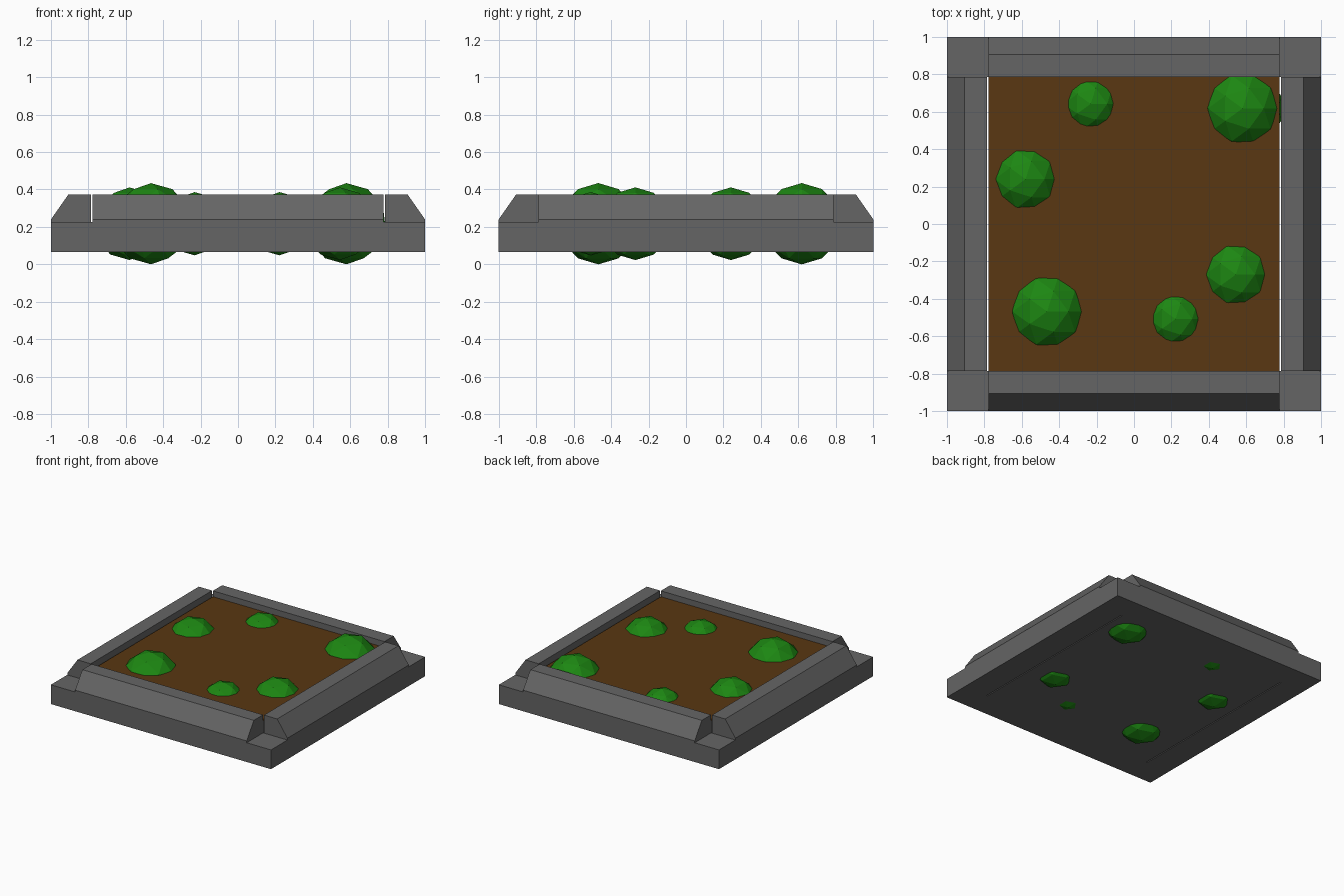
import bpy, bmesh
from math import pi
from mathutils import Matrix

if "Cube" in bpy.data.objects:
    bpy.data.objects.remove(bpy.data.objects["Cube"])

Z0, Z1, ZC, ZT = 0.067, 0.24, 0.225, 0.373   # underside, slope start, corner top, rim top
IN, SOIL_X, SOIL_Z = 0.787, 0.779, 0.325


def material(name, colour):
    m = bpy.data.materials.new(name)
    m.diffuse_color = (*colour, 1)
    m.use_nodes = True
    m.node_tree.nodes["Principled BSDF"].inputs["Base Color"].default_value = m.diffuse_color
    return m


stone = material("stone", (0.13, 0.13, 0.13))
soil = material("soil", (0.10, 0.038, 0.006))
leaf = material("leaf", (0.012, 0.24, 0.006))


def finish(name, bm, *mats):
    bmesh.ops.recalc_face_normals(bm, faces=bm.faces)
    me = bpy.data.meshes.new(name)
    bm.to_mesh(me)
    bm.free()
    for m in mats:
        me.materials.append(m)
    ob = bpy.data.objects.new(name, me)
    bpy.context.collection.objects.link(ob)
    return ob


def box(name, lo, hi, *mats):
    bm = bmesh.new()
    bmesh.ops.create_cube(bm, size=1)
    for v in bm.verts:
        v.co = [l if c < 0 else h for c, l, h in zip(v.co, lo, hi)]
    return finish(name, bm, *mats)


# Rim walls: sloped profile extruded along x, turned to the four sides
profile = [(-1, Z0), (-IN, Z0), (-IN, ZT), (-0.907, ZT), (-1, Z1)]
for i, side in enumerate(("front", "right", "back", "left")):
    half = SOIL_X if i % 2 == 0 else IN
    bm = bmesh.new()
    face = bm.faces.new([bm.verts.new((-half, y, z)) for y, z in profile])
    ext = bmesh.ops.extrude_face_region(bm, geom=[face])["geom"]
    bmesh.ops.translate(bm, vec=(2 * half, 0, 0),
                        verts=[g for g in ext if isinstance(g, bmesh.types.BMVert)])
    bmesh.ops.transform(bm, matrix=Matrix.Rotation(i * pi / 2, 4, 'Z'), verts=bm.verts)
    finish(side + "_wall", bm, stone)

# Low corner blocks
for sx, nx in ((-1, "left"), (1, "right")):
    for sy, ny in ((-1, "front"), (1, "back")):
        xs, ys = sorted((sx * SOIL_X, sx)), sorted((sy * IN, sy))
        box(f"{ny}_{nx}_corner", (xs[0], ys[0], Z0), (xs[1], ys[1], ZC), stone)

# Bed: grey slab with a soil-coloured top
bed = box("soil_bed", (-SOIL_X, -IN, Z0), (SOIL_X, IN, SOIL_Z), stone, soil)
for p in bed.data.polygons:
    if p.normal.z > 0.5:
        p.material_index = 1

# Bushes: faceted balls sunk through the bed
bushes = [(-0.465, -0.468, 0.217), (0.58, 0.618, 0.217),
          (-0.58, 0.24, 0.194), (0.545, -0.27, 0.194),
          (-0.232, 0.642, 0.169), (0.222, -0.508, 0.169)]
for i, (x, y, r) in enumerate(bushes):
    bm = bmesh.new()
    bmesh.ops.create_icosphere(bm, subdivisions=2, radius=r,
                               matrix=Matrix.Translation((x, y, 0.217)))
    finish(f"bush_{i + 1}", bm, leaf)
